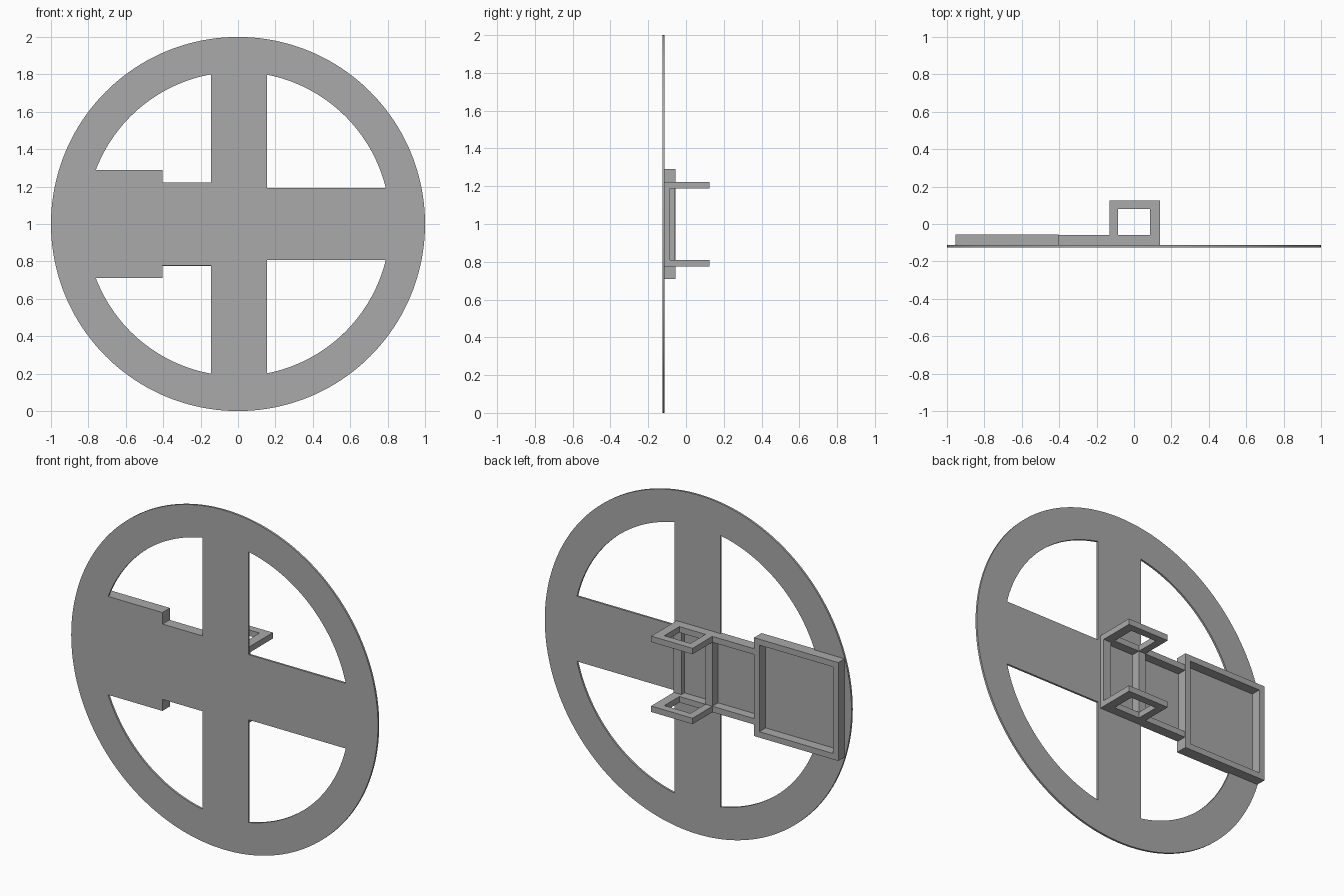
import bpy
from math import sin, cos, asin, acos, pi, radians

if "Cube" in bpy.data.objects:
    bpy.data.objects.remove(bpy.data.objects["Cube"])

grey = bpy.data.materials.new("plain_grey")
grey.use_nodes = True
colour = (0.4, 0.4, 0.4, 1)
grey.diffuse_color = colour
grey.node_tree.nodes["Principled BSDF"].inputs["Base Color"].default_value = colour

BACK = -0.113          # back surface of the thin wheel plate
HUB = 1.0              # height of the wheel centre
INNER = 0.813          # inner radius of the rim


def slab(name, outlines, low, high, upright=True):
    """Extrude a filled outline (later outlines are holes) along y, or z if not upright."""
    curve = bpy.data.curves.new(name, "CURVE")
    curve.dimensions = "2D"
    curve.fill_mode = "BOTH"
    curve.extrude = (high - low) / 2
    for points in outlines:
        spline = curve.splines.new("POLY")
        spline.points.add(len(points) - 1)
        for p, (u, v) in zip(spline.points, points):
            p.co = (u, v, 0, 1)
        spline.use_cyclic_u = True
    obj = bpy.data.objects.new(name, curve)
    bpy.context.collection.objects.link(obj)
    middle = (low + high) / 2
    if upright:
        obj.rotation_euler.x = pi / 2
        obj.location.y = middle
    else:
        obj.location.z = middle
    bpy.ops.object.select_all(action="DESELECT")
    obj.select_set(True)
    bpy.context.view_layer.objects.active = obj
    bpy.ops.object.convert(target="MESH")
    obj = bpy.context.object
    obj.data.materials.clear()
    obj.data.materials.append(grey)
    bpy.ops.object.shade_smooth_by_angle(angle=radians(30))
    return obj


def rect(left, right, low, high):
    return [(left, low), (right, low), (right, high), (left, high)]


def arc(radius, start, end, steps):
    return [(radius * cos(start + (end - start) * i / steps),
             HUB + radius * sin(start + (end - start) * i / steps))
            for i in range(steps + 1)]


def opening(side, spoke, arm, step=None):
    """Upper window between the spoke and the arm, optionally with a stepped lower edge."""
    edge = step[1] if step else arm
    points = arc(INNER, asin(edge / INNER), acos(spoke / INNER), 32)
    points.append((spoke, HUB + arm))
    if step:
        points += [(step[0], HUB + arm), (step[0], HUB + edge)]
    return [(side * x, z) for x, z in points]


def flipped(points):
    return [(x, 2 * HUB - z) for x, z in points]


# Wheel plate: rim, upright spoke and cross arm in one sheet
right_window = opening(1, 0.155, 0.192)
left_window = opening(-1, 0.145, 0.222, (0.405, 0.29))
rim = arc(1, 0, 2 * pi, 160)[:-1]
slab("wheel_plate",
     [rim, right_window, flipped(right_window), left_window, flipped(left_window)],
     -0.125, BACK)

# Shallow tray on the back of the arm
slab("tray_wall", [rect(-0.955, -0.405, 0.71, 1.29),
                   rect(-0.92, -0.44, 0.745, 1.255)], BACK, -0.055)

# Channel running from the tray to the hub, with two cross struts
slab("inner_strut", [rect(-0.13, -0.085, 0.81, 1.187)], BACK, -0.06)
slab("end_strut", [rect(0.09, 0.14, 0.81, 1.187)], BACK, -0.085)

# Rails and square loop brackets, above and below the hub
for label, low, high in (("lower", 0.775, 0.81), ("upper", 1.187, 1.222)):
    slab(label + "_rail", [rect(-0.405, -0.13, low, high)], BACK, -0.06)
    slab(label + "_bracket", [rect(-0.13, 0.14, BACK, 0.125),
                              rect(-0.085, 0.085, -0.06, 0.08)], low, high, upright=False)
